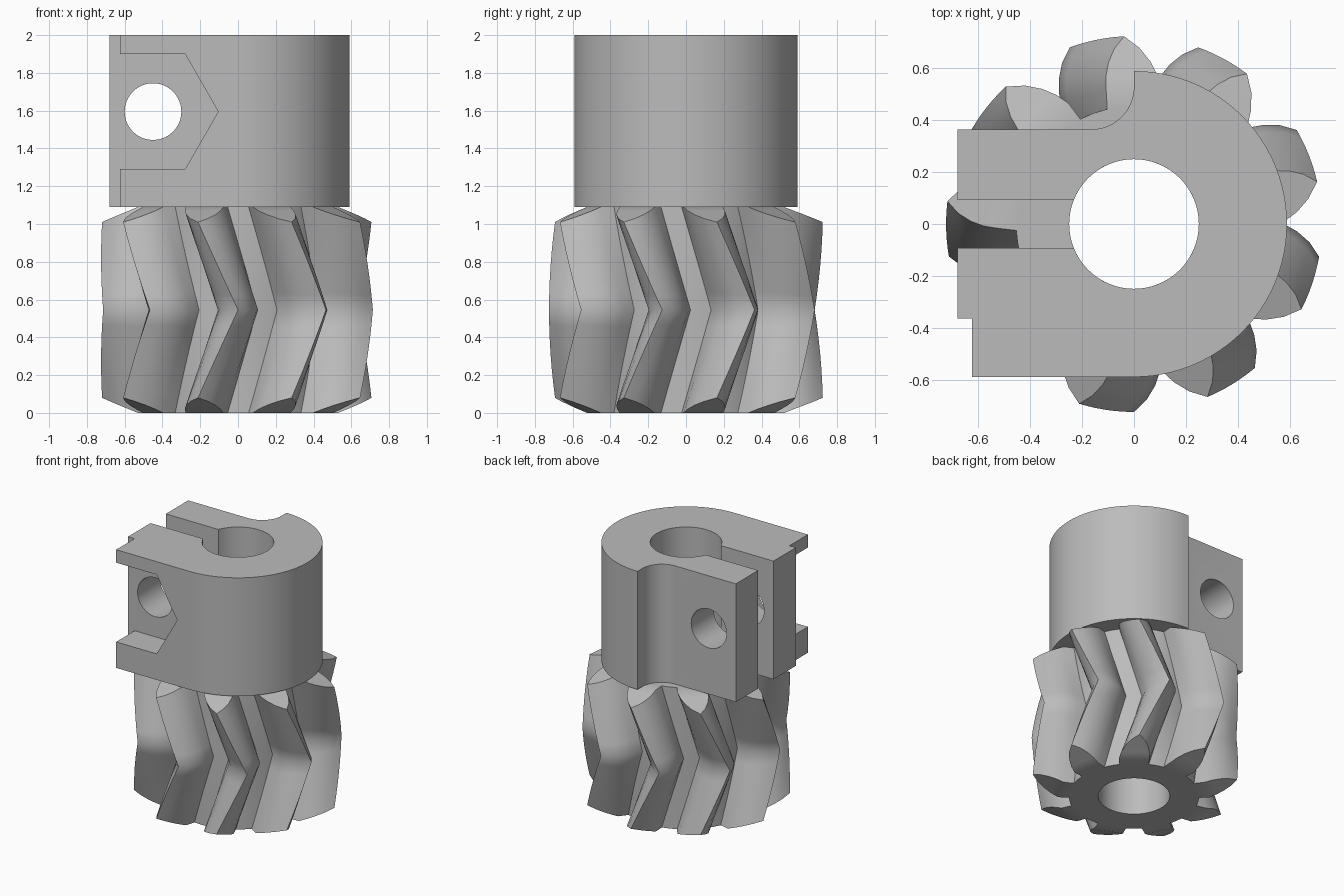
import bpy, bmesh
from math import radians, sin, cos, asin, pi, degrees

old = bpy.data.objects.get("Cube")
if old:
    bpy.data.objects.remove(old, do_unlink=True)

grey = bpy.data.materials.new("plain_grey")
grey.use_nodes = True
grey.diffuse_color = (0.5, 0.5, 0.5, 1)
grey.node_tree.nodes["Principled BSDF"].inputs["Base Color"].default_value = (0.5, 0.5, 0.5, 1)

GEAR_TOP, TOP, BORE, HUB = 1.09, 2.0, 0.25, 0.59


def finish(bm, name):
    bmesh.ops.recalc_face_normals(bm, faces=bm.faces[:])
    mesh = bpy.data.meshes.new(name)
    bm.to_mesh(mesh)
    bm.free()
    mesh.materials.append(grey)
    ob = bpy.data.objects.new(name, mesh)
    bpy.context.collection.objects.link(ob)
    return ob


def prism(name, points, start, depth, axis="z"):
    """Extrude a closed outline along z (xy points) or along y (xz points)."""
    bm = bmesh.new()
    if axis == "z":
        verts, move = [bm.verts.new((a, b, start)) for a, b in points], (0, 0, depth)
    else:
        verts, move = [bm.verts.new((a, start, b)) for a, b in points], (0, depth, 0)
    res = bmesh.ops.extrude_face_region(bm, geom=[bm.faces.new(verts)], use_keep_orig=True)
    bmesh.ops.translate(bm, vec=move, verts=[g for g in res["geom"] if isinstance(g, bmesh.types.BMVert)])
    return finish(bm, name)


def arc(cx, cy, r, a0, a1, n):
    steps = [radians(a0 + (a1 - a0) * i / n) for i in range(n + 1)]
    return [(cx + r * cos(a), cy + r * sin(a)) for a in steps]


def activate(ob):
    bpy.ops.object.select_all(action="DESELECT")
    ob.select_set(True)
    bpy.context.view_layer.objects.active = ob


def cut(ob, cutter):
    mod = ob.modifiers.new("cut", "BOOLEAN")
    mod.operation, mod.solver, mod.object = "DIFFERENCE", "EXACT", cutter
    activate(ob)
    bpy.ops.object.modifier_apply(modifier=mod.name)
    bpy.data.objects.remove(cutter, do_unlink=True)


def smooth(ob, angle):
    activate(ob)
    bpy.ops.object.shade_smooth_by_angle(angle=radians(angle))


# Herringbone gear: pointed convex teeth, chamfered at both ends
TEETH, STEPS, TWIST = 9, 12, 36.5
ROOT, TIP = 0.455, 0.725
flank = [(ROOT, 13), (0.53, 11.6), (0.58, 9.9), (0.63, 7.4), (0.68, 4.1)]
tooth = [(r, -a) for r, a in flank] + [(TIP, 0)] + [(r, a) for r, a in reversed(flank)]
profile = tooth + [(ROOT, 20)]

bm = bmesh.new()
columns = []
for t in range(TEETH):
    for r, a in profile:
        low = max(0, (r - 0.53) / (TIP - 0.53) * 0.08)
        column = []
        for s in range(STEPS + 1):
            z = low + (GEAR_TOP - 2 * low) * s / STEPS
            ang = radians(-90 + t * 360 / TEETH + a - TWIST * abs(z - GEAR_TOP / 2))
            column.append(bm.verts.new((r * cos(ang), r * sin(ang), z)))
        columns.append(column)
for c, d in zip(columns, columns[1:] + columns[:1]):
    for s in range(STEPS):
        bm.faces.new((c[s], d[s], d[s + 1], c[s + 1]))
for end in (0, STEPS):
    core = []
    for t in range(TEETH):
        col = [c[end] for c in columns[t * len(profile):(t + 1) * len(profile)]]
        n = len(tooth)
        for i in range(n // 2 - 1):
            bm.faces.new((col[i], col[i + 1], col[n - 2 - i], col[n - 1 - i]))
        m = n // 2
        bm.faces.new((col[m - 1], col[m], col[m + 1]))
        core += [col[0], col[n - 1], col[n]]
    bm.faces.new(core)
gear = finish(bm, "herringbone_gear")
cut(gear, prism("bore_cutter", arc(0, 0, BORE, 0, 355, 71), -0.2, 1.6))
smooth(gear, 42)

# Split clamp hub: round body, two clamp arms, slot and bore in one outline
SLOT, ARM, STEP = 0.093, 0.68, 0.365
gap = degrees(asin(SLOT / BORE))
outline = arc(0, 0, HUB, -90, 90, 48)
outline += arc(-0.165, 0.53, 0.165, 0, -90, 12)
outline += [(-ARM, STEP), (-ARM, SLOT)]
outline += arc(0, 0, BORE, 180 - gap, -180 + gap, 56)
outline += [(-ARM, -SLOT), (-ARM, -STEP), (-0.625, -STEP), (-0.625, -HUB)]
hub = prism("clamp_hub", outline, GEAR_TOP, TOP - GEAR_TOP)

# Nut pocket in the front arm, open to the side
nut = [(-0.9, 1.29), (-0.28, 1.29), (-0.105, 1.595), (-0.28, 1.9), (-0.9, 1.9)]
cut(hub, prism("nut_pocket_cutter", nut, -0.9, 0.9 - STEP, "y"))

# Clamp screw hole through both arms
cut(hub, prism("screw_hole_cutter", arc(-0.45, 1.595, 0.15, 0, 352.5, 47), -1, 2, "y"))
smooth(hub, 30)
